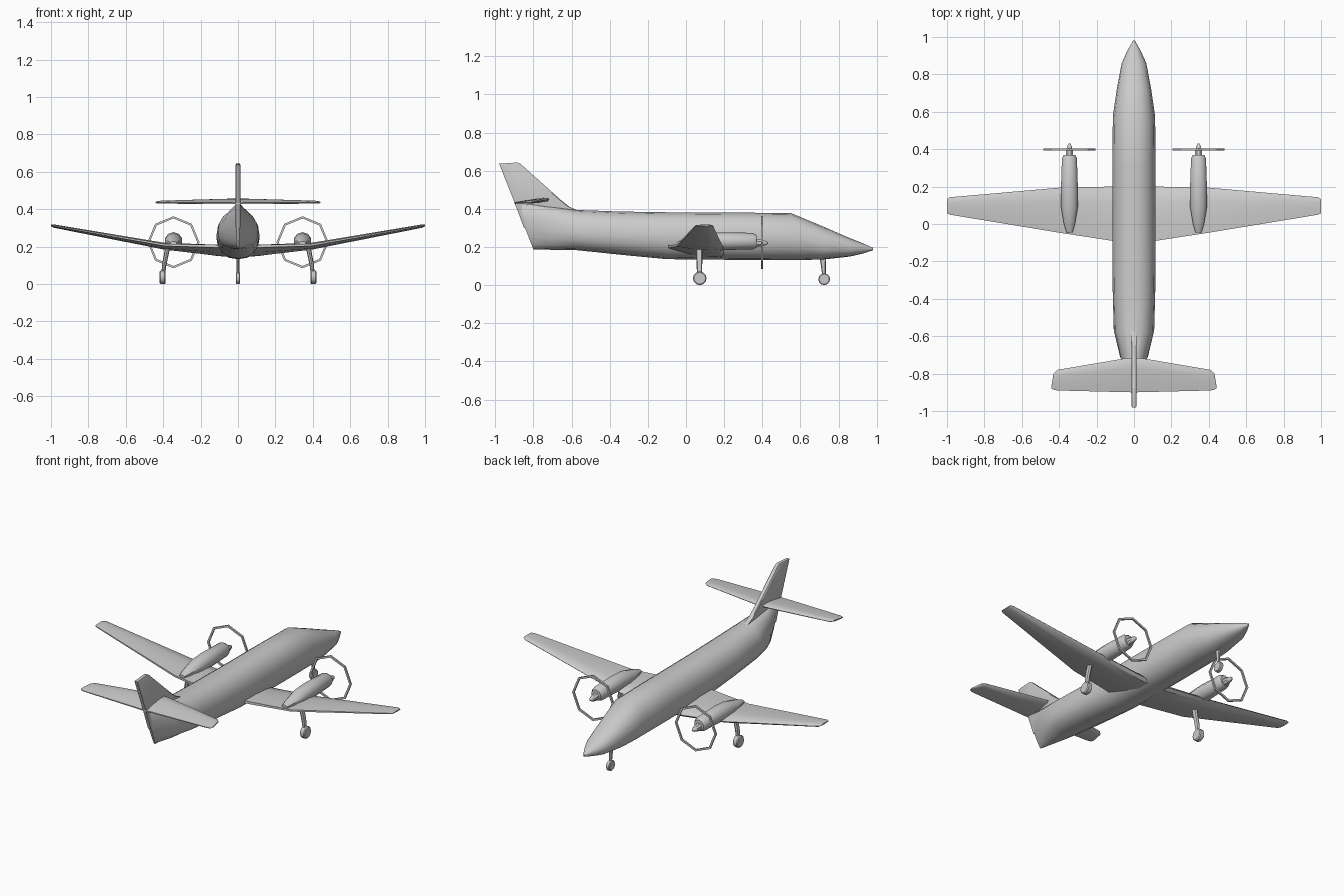
import bpy, bmesh
from math import sin, cos, pi, copysign

if "Cube" in bpy.data.objects:
    bpy.data.objects.remove(bpy.data.objects["Cube"])


def finish(name, bm, mirror=False, angle=38):
    bmesh.ops.recalc_face_normals(bm, faces=bm.faces)
    me = bpy.data.meshes.new(name)
    bm.to_mesh(me)
    bm.free()
    ob = bpy.data.objects.new(name, me)
    bpy.context.collection.objects.link(ob)
    bpy.ops.object.select_all(action='DESELECT')
    ob.select_set(True)
    bpy.context.view_layer.objects.active = ob
    bpy.ops.object.shade_smooth_by_angle(angle=angle * pi / 180)
    if mirror:
        ob.modifiers.new("Mirror", 'MIRROR')
    return ob


def loft(name, rings, mirror=False, closed=False, caps=(True, True), angle=38):
    """Skin a list of equal-length point rings."""
    bm = bmesh.new()
    vs = [[bm.verts.new(p) for p in r] for r in rings]
    n = len(rings[0])
    pairs = list(zip(vs, vs[1:])) + ([(vs[-1], vs[0])] if closed else [])
    for a, b in pairs:
        for i in range(n):
            j = (i + 1) % n
            bm.faces.new((a[i], a[j], b[j], b[i]))
    if not closed:
        if caps[0]:
            bm.faces.new(vs[0])
        if caps[1]:
            bm.faces.new(vs[-1])
    return finish(name, bm, mirror, angle)


def soft(v, p):
    return copysign(abs(v) ** p, v)


# Fuselage: y at bottom, y at top, half width, z bottom, z middle, z top
def body_ring(yb, yt, w, zb, zm, zt, n=16):
    pts = []
    for i in range(n):
        a = 2 * pi * i / n
        s = soft(sin(a), 0.9)
        z = zm + s * ((zt - zm) if s > 0 else (zm - zb))
        pts.append((w * soft(cos(a), 0.9), yb + (yt - yb) * (z - zb) / (zt - zb), z))
    return pts


stations = [
    (.98, .98, .005, .182, .189, .196),
    (.93, .93, .034, .166, .192, .218),
    (.86, .86, .066, .150, .196, .246),
    (.72, .72, .092, .134, .215, .307),
    (.60, .55, .113, .132, .245, .378),
    (.30, .30, .116, .132, .250, .380),
    (-.10, -.10, .116, .136, .252, .382),
    (-.35, -.35, .114, .160, .262, .386),
    (-.57, -.57, .108, .183, .275, .394),
    (-.69, -.73, .075, .185, .285, .415),
    (-.80, -.90, .008, .187, .300, .440),
]
loft("fuselage", [body_ring(*s) for s in stations])

# Tail fin: flat plate with softened edges
fin = [(-.53, .375), (-.61, .41), (-.66, .45), (-.87, .638), (-.885, .643),
       (-.98, .637), (-.90, .435), (-.85, .30)]
rings = []
for x, k in ((-.014, .94), (-.010, 1), (.010, 1), (.014, .94)):
    rings.append([(x, -.80 + (y + .80) * k if k < 1 else y,
                   .47 + (z - .47) * k if k < 1 else z) for y, z in fin])
loft("tail_fin", rings)


# Lifting surfaces: sections of x, leading y, trailing y, leading z, trailing z, thickness
SHAPE = [(0, 0), (.06, .34), (.30, .5), (.65, .42), (1, .15),
         (1, -.15), (.65, -.42), (.30, -.5), (.06, -.34)]


def foil(x, le, te, zl, zt, th):
    return [(x, le + (te - le) * u, zl + (zt - zl) * u + th * v) for u, v in SHAPE]


loft("wing", [foil(*s) for s in (
    (0, .20, -.105, .155, .195, .050),
    (.115, .20, -.090, .165, .202, .050),
    (.39, .195, -.048, .198, .208, .036),
    (.985, .143, .050, .309, .311, .018),
    (1.0, .132, .058, .312, .313, .008))], mirror=True, caps=(False, True))

loft("tailplane", [foil(*s) for s in (
    (0, -.715, -.90, .449, .430, .024),
    (.05, -.719, -.899, .449, .431, .023),
    (.41, -.78, -.890, .440, .433, .015),
    (.43, -.80, -.886, .438, .433, .012),
    (.44, -.86, -.880, .436, .434, .006))], mirror=True, caps=(False, True))

EX, EZ = .345, .225


def oval(y, rx, rz, z, n=10, x=EX):
    return [(x + rx * cos(2 * pi * (i + .5) / n), y, z + rz * sin(2 * pi * (i + .5) / n))
            for i in range(n)]


# Engine nacelles and spinners
loft("engine_nacelle", [oval(*s) for s in (
    (-.045, .017, .010, .218), (.00, .031, .024, .222), (.09, .047, .042, .228),
    (.18, .048, .047, .230), (.35, .042, .043, .231), (.37, .032, .033, .229))], mirror=True)
loft("propeller_spinner", [oval(*s, n=8) for s in (
    (.365, .022, .022, EZ - .004), (.395, .019, .019, EZ - .004),
    (.42, .011, .011, EZ - .004), (.43, .004, .004, EZ - .004))], mirror=True)

# Propeller discs drawn as thin octagonal hoops
hoop = []
for i in range(8):
    a = 2 * pi * i / 8
    hoop.append([(EX + r * sin(a), y, EZ - .002 + r * cos(a)) for r, y in
                 ((.139, .393), (.139, .403), (.127, .403), (.127, .393))])
loft("propeller_hoop", hoop, mirror=True, closed=True)


# Landing gear
def wheel(name, x, y, r, w, mirror=False):
    rings = [[(x + dx, y + rr * cos(2 * pi * i / 12), r + rr * sin(2 * pi * i / 12))
              for i in range(12)]
             for dx, rr in ((-w, r * .85), (-w * .7, r), (w * .7, r), (w, r * .85))]
    loft(name, rings, mirror)


def strut(name, ends, mirror=False):
    loft(name, [[(x + rx * cos(pi * i / 4), y + ry * sin(pi * i / 4), z) for i in range(8)]
                for x, y, z, rx, ry in ends], mirror)


wheel("main_wheel", .403, .072, .036, .016, True)
strut("main_leg", ((.400, .072, .04, .009, .012), (.395, .070, .10, .012, .015),
                   (.375, .070, .20, .013, .017)), True)
wheel("nose_wheel", 0, .725, .031, .012)
strut("nose_leg", ((0, .725, .035, .007, .008), (0, .722, .08, .008, .011),
                   (0, .718, .15, .009, .018)))
